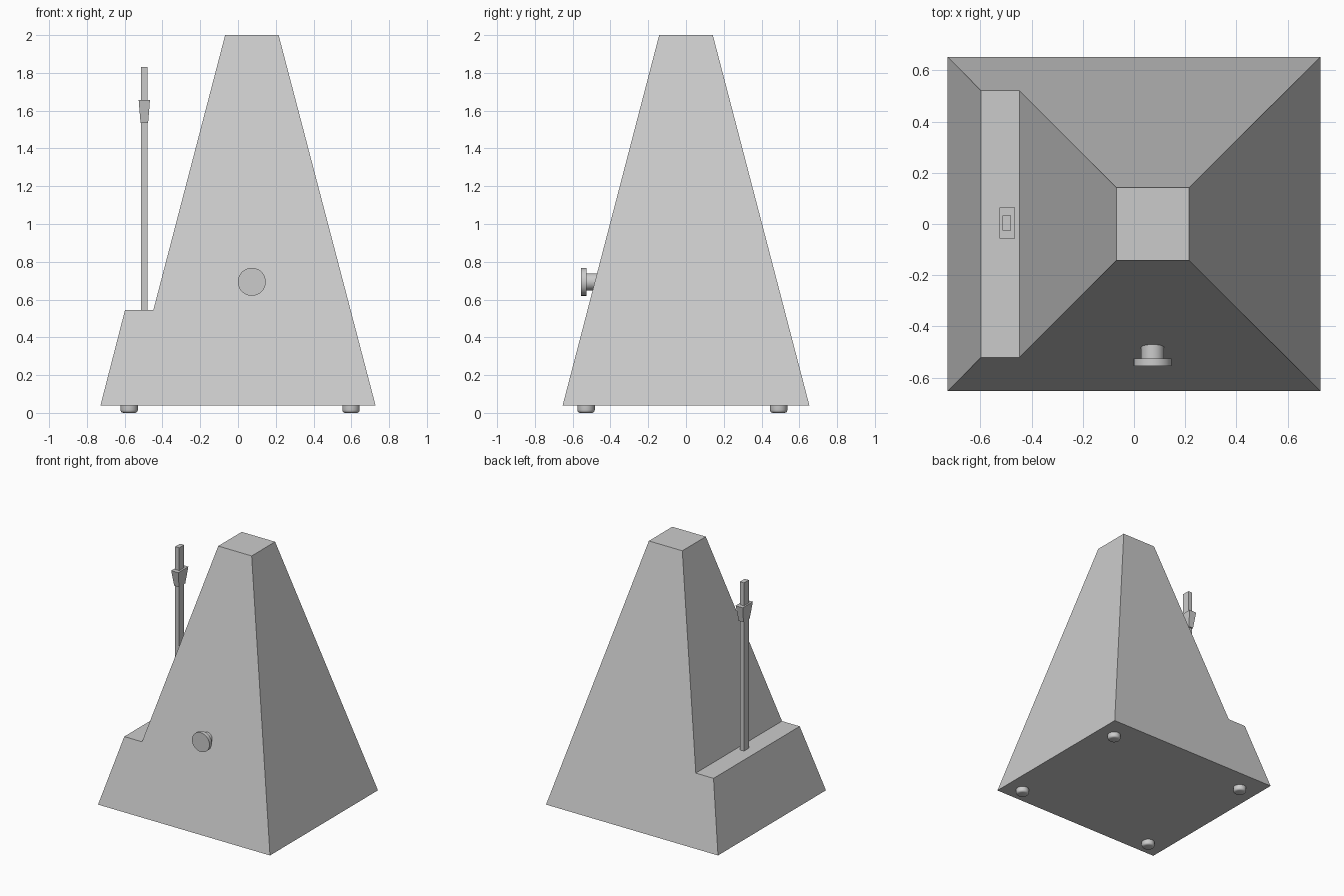
import bpy
import bmesh
from math import pi
from mathutils import Matrix

if "Cube" in bpy.data.objects:
    bpy.data.objects.remove(bpy.data.objects["Cube"])


def finish(name, bm):
    bmesh.ops.recalc_face_normals(bm, faces=bm.faces)
    mesh = bpy.data.meshes.new(name)
    bm.to_mesh(mesh)
    bm.free()
    obj = bpy.data.objects.new(name, mesh)
    bpy.context.collection.objects.link(obj)
    return obj


def smooth(obj, angle):
    bpy.ops.object.select_all(action='DESELECT')
    obj.select_set(True)
    bpy.context.view_layer.objects.active = obj
    bpy.ops.object.shade_smooth_by_angle(angle=angle)


def loft(name, rings):
    """Join equal-sized rings of points and cap both ends."""
    bm = bmesh.new()
    loops = [[bm.verts.new(p) for p in ring] for ring in rings]
    n = len(loops[0])
    for a, b in zip(loops, loops[1:]):
        for i in range(n):
            j = (i + 1) % n
            bm.faces.new((a[i], a[j], b[j], b[i]))
    bm.faces.new(loops[0])
    bm.faces.new(loops[-1])
    return finish(name, bm)


def rect(cx, cy, hx, hy, z):
    return [(cx - hx, cy - hy, z), (cx + hx, cy - hy, z),
            (cx + hx, cy + hy, z), (cx - hx, cy + hy, z)]


def disc(bm, r1, r2, depth, matrix, segments=32):
    return bmesh.ops.create_cone(bm, cap_ends=True, segments=segments, radius1=r1,
                                 radius2=r2, depth=depth, matrix=matrix)


# Tapered case: front profile with a ledge on the left, leaning in with height
profile = [(-0.728, 0.04), (0.728, 0.04), (0.215, 2.0), (-0.068, 2.0),
           (-0.448, 0.545), (-0.598, 0.545)]


def half_depth(z):
    return 0.653 + (0.142 - 0.653) * (z - 0.04) / 1.96


loft("case", [[(x, s * half_depth(z), z) for x, z in profile] for s in (-1, 1)])

# Pendulum rod and sliding weight
loft("pendulum_rod", [rect(-0.497, 0.004, 0.017, 0.029, z) for z in (0.54, 1.832)])
loft("pendulum_weight", [rect(-0.496, 0.004, 0.020, 0.038, 1.535),
                         rect(-0.496, 0.004, 0.030, 0.061, 1.657)])

# Winding knob on the front: shaft and disc
for name, radius, y0, y1 in (("knob_shaft", 0.045, -0.53, -0.46),
                             ("knob_disc", 0.074, -0.555, -0.526)):
    bm = bmesh.new()
    disc(bm, radius, radius, y1 - y0,
         Matrix.Translation((0.073, (y0 + y1) / 2, 0.694)) @ Matrix.Rotation(pi / 2, 4, 'X'))
    smooth(finish(name, bm), 0.6)

# Four round feet with softened lower rims
for x in (-0.576, 0.598):
    for y in (-0.529, 0.491):
        bm = bmesh.new()
        disc(bm, 0.046, 0.046, 0.045, Matrix.Translation((x, y, 0.0225)))
        rim = [e for e in bm.edges if all(v.co.z < 0.01 for v in e.verts)]
        bmesh.ops.bevel(bm, geom=rim, offset=0.015, segments=3, profile=0.5,
                        affect='EDGES')
        smooth(finish("foot", bm), 0.7)
